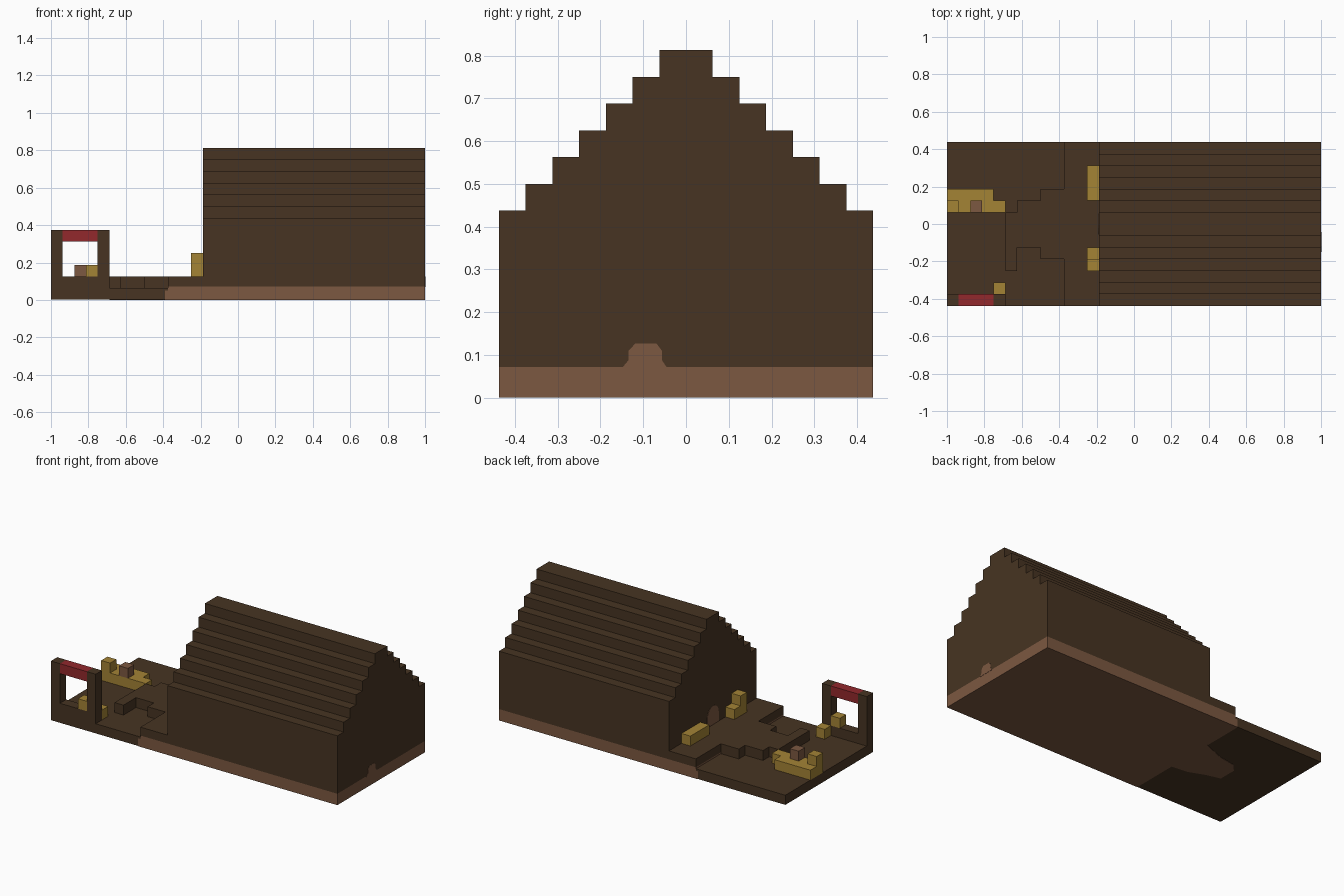
import bpy
import bmesh
from math import cos, sin, pi
from mathutils import Vector

old = bpy.data.objects.get("Cube")
if old:
    bpy.data.objects.remove(old, do_unlink=True)

U = 1 / 16  # one block; all sizes below are in blocks


def material(name, hex_code):
    rgb = [int(hex_code[i:i + 2], 16) / 255 for i in (0, 2, 4)]
    linear = [c / 12.92 if c <= 0.04045 else ((c + 0.055) / 1.055) ** 2.4 for c in rgb]
    mat = bpy.data.materials.new(name)
    mat.use_nodes = True
    mat.diffuse_color = (*linear, 1)
    mat.node_tree.nodes["Principled BSDF"].inputs["Base Color"].default_value = (*linear, 1)
    return mat


TIMBER = material("dark_timber", "473422")
EARTH = material("warm_brown", "7C5841")
STRAW = material("straw_yellow", "A48335")
RED = material("red_paint", "92282C")


def prism(name, mat, outline, axis, low, high):
    """Extrude a 2D outline (x,y along z or y,z along x) from low to high."""
    bm = bmesh.new()
    place = (lambda a, b: (low, a, b)) if axis == "x" else (lambda a, b: (a, b, low))
    face = bm.faces.new([bm.verts.new(Vector(place(a, b)) * U) for a, b in outline])
    depth = (high - low) * U
    shift = Vector((depth, 0, 0)) if axis == "x" else Vector((0, 0, depth))
    extruded = bmesh.ops.extrude_face_region(bm, geom=[face])["geom"]
    bmesh.ops.translate(bm, vec=shift, verts=[v for v in extruded if isinstance(v, bmesh.types.BMVert)])
    bmesh.ops.recalc_face_normals(bm, faces=bm.faces)
    mesh = bpy.data.meshes.new(name)
    bm.to_mesh(mesh)
    bm.free()
    mesh.materials.append(mat)
    obj = bpy.data.objects.new(name, mesh)
    bpy.context.collection.objects.link(obj)
    return obj


def box(name, mat, x, y, z):
    outline = [(x[0], y[0]), (x[1], y[0]), (x[1], y[1]), (x[0], y[1])]
    return prism(name, mat, outline, "z", *z)


def arch(center, half, base, top, steps=8):
    """Round-headed outline in the y, z plane."""
    spring = top - half
    curve = [(center + half * cos(pi * i / steps), spring + half * sin(pi * i / steps))
             for i in range(steps + 1)]
    return [(center + half, base)] + curve + [(center - half, base)]


WIDTH = (-7, 7)
FOOT = 1.15   # top of the brown foundation
EDGE = -6.25  # yard end of the foundation

# Yard ground and foundation
box("yard_ground", TIMBER, (-16, EDGE), WIDTH, (0.03, 1))
box("foundation", EARTH, (-6, 16), WIDTH, (0, FOOT))
box("foundation_edge", EARTH, (EDGE, -6), WIDTH, (0, 0.8))
box("foundation_edge_cover", TIMBER, (EDGE, -6), WIDTH, (0.8, 1))
prism("underside_path", EARTH,
      [(EDGE, -2.2), (-8, -2), (-9.5, -1.4), (-11, -1), (-11, 0.8), (-10.3, 1.6),
       (-8.5, 1.9), (-7.2, 2.4), (EDGE, 2.8)], "z", 0, 0.06)

# Raised terrace and stepped path
box("terrace", TIMBER, (-6, -3), WIDTH, (FOOT, 2))
prism("stepped_path", TIMBER,
      [(-6, 3), (-8, 3), (-8, 2), (-10, 2), (-10, 1), (-11, 1), (-11, -4),
       (-10, -4), (-10, -2), (-8, -2), (-8, -3), (-6, -3)], "z", 1, 2)

# Barn: stepped gable profile
half = []
for step in range(7):
    half += [(7 - step, 7 + step), (6 - step, 7 + step)] if step == 0 else \
            [(7 - step, 7 + step)]
    if 0 < step < 6:
        half.append((6 - step, 7 + step))
half = [p for p in half if p[0] > 0]
gable = [(7, FOOT)] + half
gable += [(-y, z) for y, z in reversed(gable)]
prism("barn_hall", TIMBER, gable, "x", -3, 16)

# Doorway and earth mark on the gable ends
prism("doorway", EARTH, arch(0, 0.9, 2, 3.9), "x", -3.03, -2.9)
prism("earth_mark", EARTH,
      [(-0.7, FOOT - 0.05), (-0.9, 1.4), (-0.9, 1.75), (-1.1, 2.02), (-1.9, 2.02),
       (-2.15, 1.75), (-2.15, 1.4), (-2.4, FOOT - 0.05)], "x", 15.9, 16.02)

# Gate
FRONT = (-7, -6)
box("gate_sill", TIMBER, (-16, -11), FRONT, (1, 2))
for side, x in (("right", -16), ("left", -12)):
    box("gate_post_" + side, TIMBER, (x, x + 1), FRONT, (2, 6))
box("gate_lintel", RED, (-15, -12), FRONT, (5, 6))
box("gate_straw_block", STRAW, (-13, -12), FRONT, (2, 3))
box("yard_straw_block", STRAW, (-12, -11), (-6, -5), (1, 2))

# Straw bench with a crate
box("bench", STRAW, (-16, -12), (1, 3), (1, 2))
box("bench_end", STRAW, (-12, -11), (1, 2), (1, 2))
box("bench_block", STRAW, (-16, -15), (1, 2), (2, 3))
box("crate", EARTH, (-14, -13), (1, 2), (2, 3))

# Straw bales beside the doorway
box("long_bale", STRAW, (-4, -3), (2, 5), (2, 3))
box("low_bale", STRAW, (-4, -3), (-3, -2), (2, 3))
box("tall_bale", STRAW, (-4, -3), (-4, -3), (2, 4))
